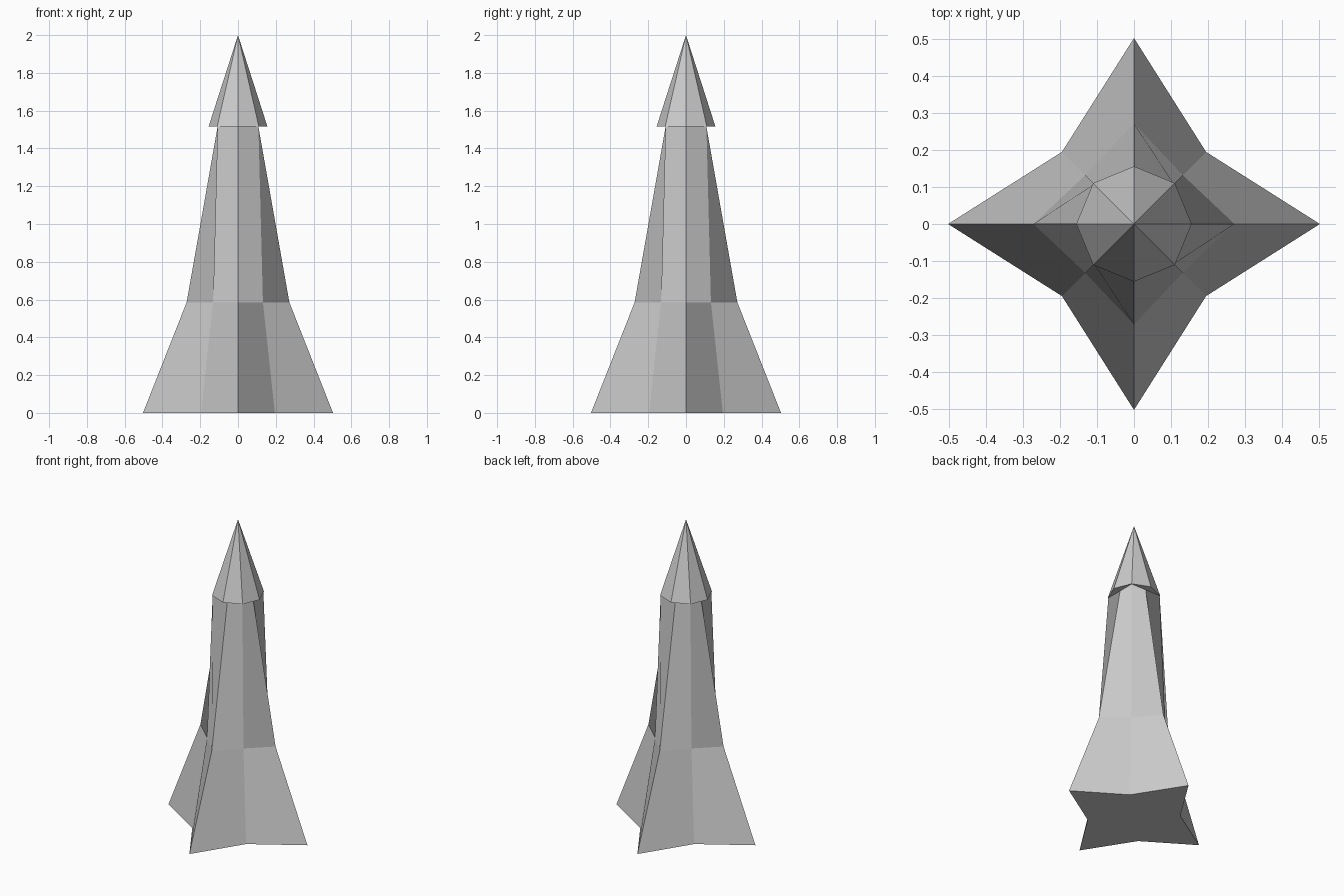
import bpy, bmesh
from math import cos, sin, pi

if "Cube" in bpy.data.objects:
    bpy.data.objects.remove(bpy.data.objects["Cube"])


def ring(bm, tip, corner, z):
    """Eight points: tips on the axes, corners on the diagonals."""
    pts = []
    for i in range(8):
        a = i * pi / 4
        r = tip if i % 2 == 0 else corner * 2 ** 0.5
        pts.append(bm.verts.new((r * cos(a), r * sin(a), z)))
    return pts


def finish(bm, name):
    mesh = bpy.data.meshes.new(name)
    bm.to_mesh(mesh)
    bm.free()
    obj = bpy.data.objects.new(name, mesh)
    bpy.context.collection.objects.link(obj)
    return obj


# Four-finned body lofted from a star base to a square top
bm = bmesh.new()
sections = [(0.503, 0.195, 0), (0.272, 0.132, 0.585), (0.108, 0.108, 1.515)]
rings = [ring(bm, *s) for s in sections]
for lo, hi in zip(rings, rings[1:]):
    for i in range(8):
        j = (i + 1) % 8
        bm.faces.new((lo[j], hi[j], hi[i], lo[i]))
bm.faces.new(rings[0][::-1])
bm.faces.new(rings[-1])
finish(bm, "finned_body")

# Eight-sided nose cone, slightly overhanging the body
bm = bmesh.new()
rim = ring(bm, 0.156, 0.1105, 1.515)
apex = bm.verts.new((0, 0, 2))
for i in range(8):
    bm.faces.new((rim[i], rim[(i + 1) % 8], apex))
bm.faces.new(rim[::-1])
finish(bm, "nose_cone")
